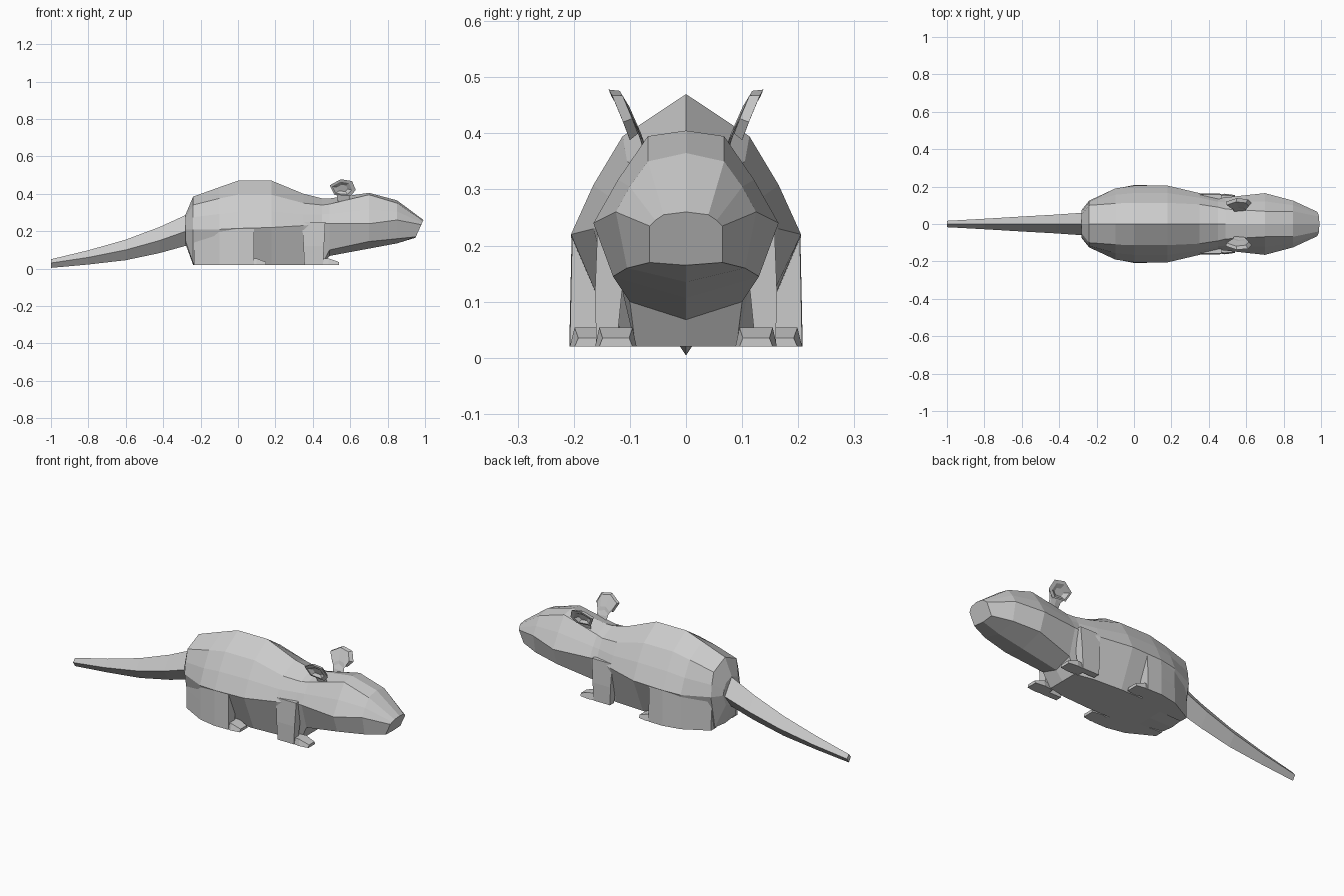
import bpy, bmesh
from mathutils import Vector

cube = bpy.data.objects.get("Cube")
if cube:
    bpy.data.objects.remove(cube, do_unlink=True)

fur = bpy.data.materials.new("grey fur")
fur.use_nodes = True
GREY = (0.6, 0.6, 0.6, 1)
fur.diffuse_color = GREY
fur.node_tree.nodes["Principled BSDF"].inputs["Base Color"].default_value = GREY


def loft(name, rings, mirror=False):
    """Skin a list of equal-length point rings and cap both ends."""
    bm = bmesh.new()
    loops = [[bm.verts.new(p) for p in ring] for ring in rings]
    n = len(loops[0])
    for a, b in zip(loops, loops[1:]):
        for i in range(n):
            j = (i + 1) % n
            bm.faces.new((a[i], a[j], b[j], b[i]))
    bm.faces.new(loops[0])
    bm.faces.new(loops[-1])
    bmesh.ops.recalc_face_normals(bm, faces=bm.faces)
    mesh = bpy.data.meshes.new(name)
    bm.to_mesh(mesh)
    bm.free()
    mesh.materials.append(fur)
    obj = bpy.data.objects.new(name, mesh)
    bpy.context.collection.objects.link(obj)
    if mirror:
        mod = obj.modifiers.new("Mirror", "MIRROR")
        mod.use_axis = (False, True, False)
        mod.use_clip = False
    return obj


def symmetric(half):
    """Complete a half section running from the top ridge to the keel."""
    return half + [(x, -y, z) for x, y, z in half[-2:0:-1]]


def section(x, top, yu, zu, ys, zs, yl, zl, keel, lean=0):
    """Ridge, shoulder line, flank, widest line, lower edge and keel."""
    half = [(0, top), (yu, zu), ((yu + ys) * .52, (zu + zs) / 2),
            (ys, zs), (yl, zl), (0, keel)]
    mid = (top + keel) / 2
    return symmetric([(x + lean * (z - mid), y, z) for y, z in half])


# Body and head in one skin, from rump to nose
loft("body_and_head", [
    section(-.28, .29, .05, .27, .075, .21, .05, .15, .13),
    section(-.24, .385, .1, .34, .125, .21, .09, .03, .02),
    section(-.1, .435, .11, .375, .19, .21, .11, .02, .02),
    section(0, .47, .113, .395, .205, .215, .12, .02, .02),
    section(.18, .47, .113, .395, .205, .22, .12, .02, .02),
    section(.35, .4, .105, .35, .165, .23, .11, .02, .02),
    section(.45, .375, .09, .34, .138, .24, .09, .02, .02),
    section(.49, .375, .08, .345, .142, .24, .1, .1, .068),
    section(.7, .405, .068, .395, .165, .24, .13, .145, .107),
    section(.85, .365, .068, .35, .125, .26, .105, .16, .135),
    section(.97, .26, .04, .255, .065, .235, .065, .17, .165, .45),
])

# Tail with a diamond cross-section
loft("tail", [
    symmetric([(x, 0, top), (x, w, mid), (x, 0, low)])
    for x, w, top, mid, low in [
        (-.25, .062, .3, .21, .13), (-.42, .05, .222, .15, .083),
        (-.6, .04, .155, .1, .045), (-.8, .028, .098, .06, .022),
        (-1, .017, .05, .03, .004)]
])


# Rear legs, with a plan outline that follows the haunch
haunch = [(-.235, .07), (-.235, .115), (-.1, .188), (0, .208),
          (.085, .207), (.085, .15), (0, .08)]
loft("rear_leg", [
    [(x * s, y * t, z) for x, y in haunch]
    for z, s, t in [(.02, 1, 1), (.12, 1, .99), (.215, 1, .98)]
], mirror=True)


def box_ring(x, y, z, hx, hy):
    return [(x - hx, y - hy, z), (x + hx, y - hy, z),
            (x + hx, y + hy, z), (x - hx, y + hy, z)]


# Front legs narrow slightly toward the floor
loft("front_leg", [
    box_ring(.405, .142, .02, .05, .018),
    box_ring(.405, .138, .12, .055, .024),
    box_ring(.405, .125, .25, .062, .032),
], mirror=True)


def foot(name, x0, x1, y, w, h):
    """Flat paw that flares to the middle and tapers to the toes."""
    loft(name, [
        [(x, y - hw, .02), (x, y + hw, .02),
         (x, y + hw * .8, .02 + hh), (x, y - hw * .8, .02 + hh)]
        for x, hw, hh in [(x0, w * .75, h), ((x0 + x1) / 2, w, h),
                          (x1, w * .8, h * .45)]
    ], mirror=True)


foot("front_foot", .43, .54, .125, .037, .034)
foot("rear_foot", .05, .15, .165, .042, .034)

# Cupped ears: stalk, flared back, rim, then the hollow inside
rim = [Vector(p) for p in [
    (.49, .118, .445), (.55, .138, .478), (.61, .132, .468),
    (.63, .112, .42), (.6, .1, .388), (.515, .1, .395)]]


def shrink(scale, centre):
    mid = sum(rim, Vector()) / len(rim)
    return [Vector(centre) + (p - mid) * scale for p in rim]


loft("ear", [
    shrink(.45, (.57, .065, .345)),
    shrink(.5, (.565, .08, .395)),
    shrink(.85, (.56, .1, .437)),
    rim,
    shrink(.75, (.56, .116, .43)),
    shrink(.4, (.56, .102, .43)),
], mirror=True)
